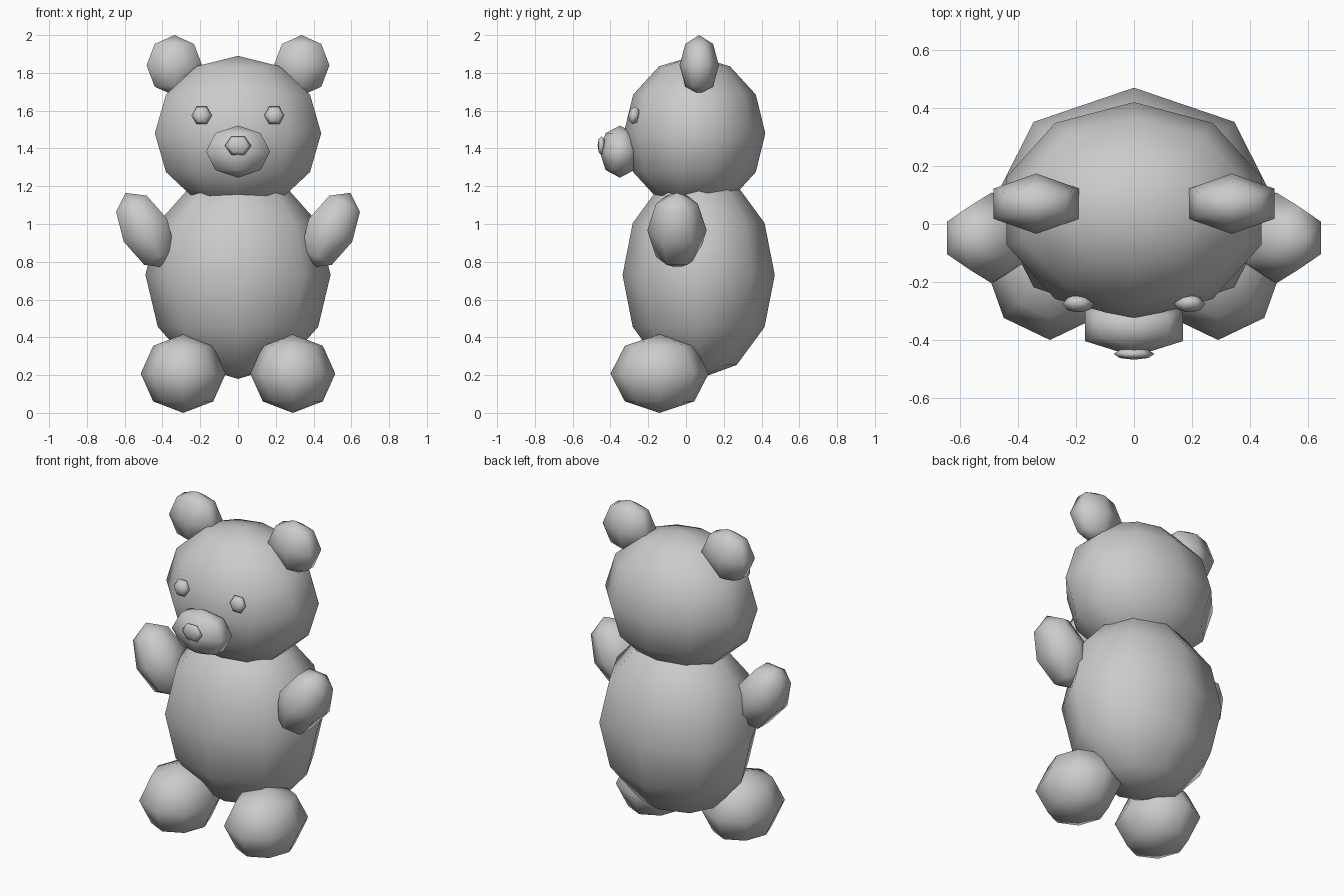
import bpy, bmesh, math
from mathutils import Matrix, Euler, Vector

if "Cube" in bpy.data.objects:
    bpy.data.objects.remove(bpy.data.objects["Cube"])


def ball(name, center, radii, segments, rings, rot=(0, 0, 0), start=90):
    """Low-poly smooth ellipsoid; 'start' is the longitude of its first seam."""
    bm = bmesh.new()
    bmesh.ops.create_uvsphere(bm, u_segments=segments, v_segments=rings, radius=1)
    v = next(v for v in bm.verts if math.hypot(v.co.x, v.co.y) > 0.3)
    turn = math.radians(start) - math.atan2(v.co.y, v.co.x)
    angles = [math.radians(a) for a in rot]
    bm.transform(Matrix.Translation(center) @ Euler(angles).to_matrix().to_4x4()
                 @ Matrix.Diagonal(Vector(radii)).to_4x4() @ Matrix.Rotation(turn, 4, 'Z'))
    for f in bm.faces:
        f.smooth = True
    mesh = bpy.data.meshes.new(name)
    bm.to_mesh(mesh)
    bm.free()
    obj = bpy.data.objects.new(name, mesh)
    bpy.context.collection.objects.link(obj)
    return obj


def pair(name, center, radii, segments, rings, rot=(0, 0, 0), start=90):
    """The same ball on the right and left side."""
    x, y, z = center
    rx, ry, rz = rot
    ball(name + "_right", (x, y, z), radii, segments, rings, (rx, ry, rz), start)
    ball(name + "_left", (-x, y, z), radii, segments, rings, (rx, -ry, -rz), start)


# torso and head
ball("body", (0, 0.067, 0.73), (0.49, 0.403, 0.55), 8, 6)
ball("head", (0, 0.045, 1.48), (0.463, 0.375, 0.41), 10, 6)

# face
ball("muzzle", (0, -0.35, 1.383), (0.196, 0.107, 0.138), 6, 4)
ball("nose", (0, -0.448, 1.415), (0.07, 0.057, 0.02), 6, 4, rot=(90, 0, 0), start=0)
pair("eye", (0.192, -0.275, 1.575), (0.054, 0.054, 0.03), 6, 4, rot=(80, 0, 0), start=0)

# ears and limbs
pair("ear", (0.337, 0.07, 1.84), (0.17, 0.104, 0.16), 6, 4)
pair("arm", (0.49, -0.048, 0.967), (0.15, 0.157, 0.224), 6, 4, rot=(0, 28, 0))
pair("leg", (0.29, -0.14, 0.208), (0.225, 0.26, 0.208), 8, 4)
